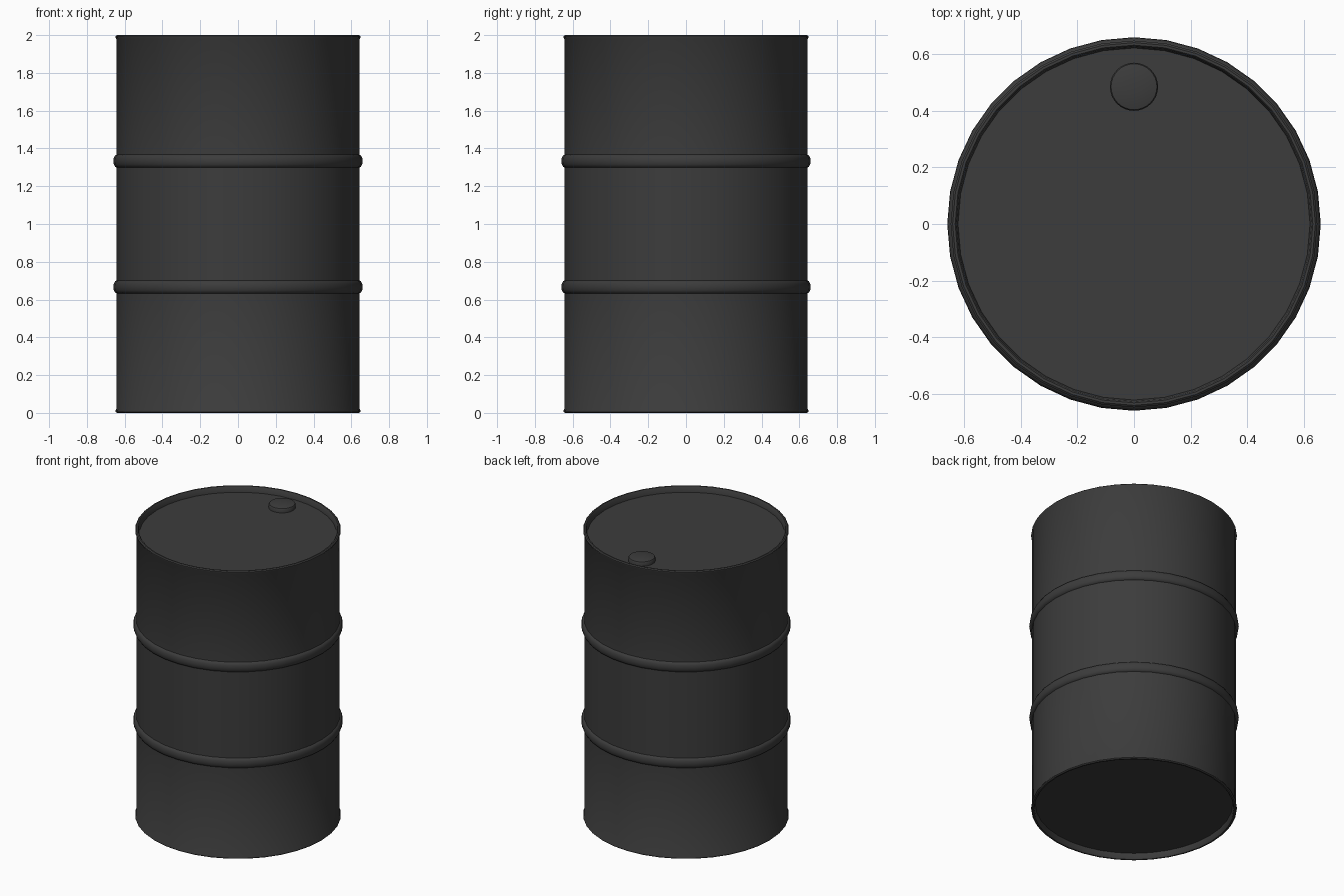
import bpy, bmesh
from math import pi, sin, cos, radians

if "Cube" in bpy.data.objects:
    bpy.data.objects.remove(bpy.data.objects["Cube"])

dark = bpy.data.materials.new("dark_steel")
dark.diffuse_color = (0.045, 0.045, 0.045, 1)
dark.use_nodes = True
dark.node_tree.nodes["Principled BSDF"].inputs["Base Color"].default_value = dark.diffuse_color


def lathe(name, profile, sides, loc=(0, 0, 0), angle=40):
    """Revolve an (r, z) profile around z; r = 0 ends close at a pole."""
    bm = bmesh.new()
    rings = []
    for r, z in profile:
        if r == 0:
            rings.append([bm.verts.new((0, 0, z))] * sides)
        else:
            rings.append([bm.verts.new((r * cos(2 * pi * i / sides),
                                        r * sin(2 * pi * i / sides), z))
                          for i in range(sides)])
    for a, b in zip(rings, rings[1:]):
        for i in range(sides):
            j = (i + 1) % sides
            quad = list(dict.fromkeys((a[i], a[j], b[j], b[i])))
            bm.faces.new(quad)
    bmesh.ops.recalc_face_normals(bm, faces=bm.faces)
    me = bpy.data.meshes.new(name)
    bm.to_mesh(me)
    bm.free()
    me.materials.append(dark)
    ob = bpy.data.objects.new(name, me)
    bpy.context.collection.objects.link(ob)
    ob.location = loc
    bpy.ops.object.select_all(action='DESELECT')
    ob.select_set(True)
    bpy.context.view_layer.objects.active = ob
    bpy.ops.object.shade_smooth_by_angle(angle=radians(angle))
    return ob


R = 0.643        # wall radius
LID = 0.04       # recess depth of both ends


def rib(z):
    """Half-round rolling hoop in the wall."""
    return [(R + 0.017 * sin(pi * k / 6), z - 0.034 * cos(pi * k / 6)) for k in range(7)]


# Rolled rim, from the recessed end plate outwards to the wall
rim = [(0, LID), (0.622, LID), (0.627, 0.006), (0.632, 0.0), (0.641, 0.0),
       (0.648, 0.006), (0.648, 0.014), (R, 0.022)]
top_rim = [(r, 2 - z) for r, z in reversed(rim)]

# Drum body with two hoops
lathe("drum_body", rim + rib(2 / 3) + rib(4 / 3) + top_rim, 36)

# Filler cap with slightly domed top
lathe("filler_cap", [(0, -0.003), (0.085, -0.003), (0.085, 0.022), (0.081, 0.028),
                     (0.06, 0.033), (0.03, 0.036), (0, 0.037)],
      32, (0, 0.485, 2 - LID))
